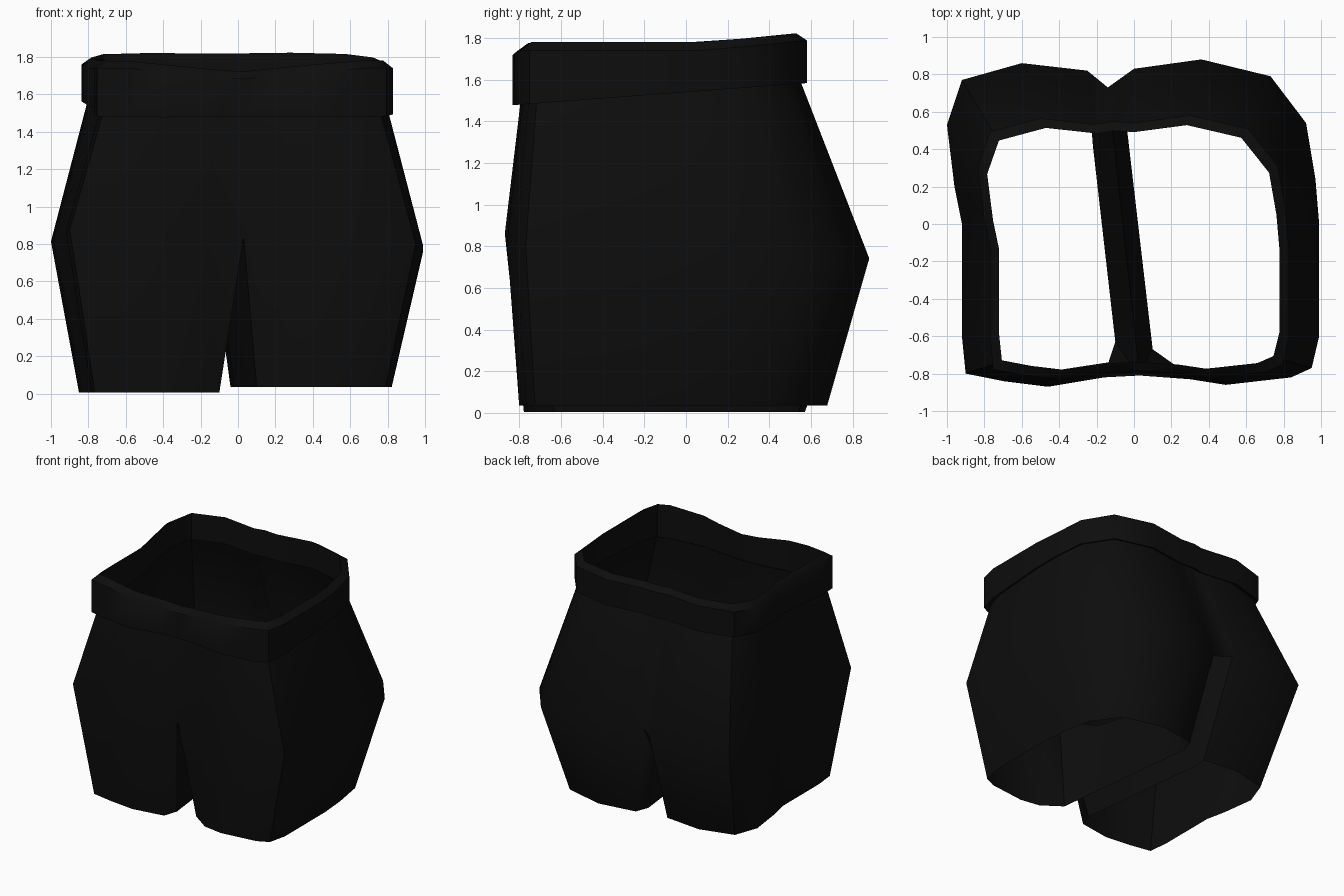
import bpy, bmesh, math
from mathutils import Vector

cube = bpy.data.objects.get("Cube")
if cube:
    bpy.data.objects.remove(cube, do_unlink=True)

black = bpy.data.materials.new("black_fabric")
black.use_nodes = True
COLOUR = (0.004, 0.004, 0.004, 1)
black.diffuse_color = COLOUR
black.node_tree.nodes["Principled BSDF"].inputs["Base Color"].default_value = COLOUR


def finish(name, bm, angle):
    """Turn a bmesh into a smooth shaded object."""
    bmesh.ops.recalc_face_normals(bm, faces=bm.faces)
    mesh = bpy.data.meshes.new(name)
    bm.to_mesh(mesh)
    bm.free()
    mesh.materials.append(black)
    obj = bpy.data.objects.new(name, mesh)
    bpy.context.collection.objects.link(obj)
    bpy.ops.object.select_all(action='DESELECT')
    obj.select_set(True)
    bpy.context.view_layer.objects.active = obj
    bpy.ops.object.shade_smooth_by_angle(angle=math.radians(angle))
    return obj


def add_ring(bm, points):
    return [bm.verts.new(p) for p in points]


def bridge(bm, low, high):
    """Join two closed rings of equal length with quads."""
    n = len(low)
    for i in range(n):
        j = (i + 1) % n
        bm.faces.new((low[i], low[j], high[j], high[i]))


# Hip outline at its widest: front seam, left side, back seam, right side
front_seam, back_seam = (0.03, -0.81), (-0.14, 0.73)
left_side = [(0.3, -0.83), (0.49, -0.86), (0.84, -0.82), (0.95, -0.77),
             (0.99, -0.6), (0.99, 0), (0.97, 0.24), (0.92, 0.54),
             (0.73, 0.79), (0.36, 0.88), (0, 0.83)]
right_side = [(-0.25, 0.82), (-0.6, 0.86), (-0.92, 0.77), (-1, 0.53),
              (-0.96, 0.2), (-0.92, 0), (-0.92, -0.6), (-0.9, -0.8),
              (-0.7, -0.84), (-0.46, -0.87), (-0.16, -0.82)]
outline = [front_seam] + left_side + [back_seam] + right_side


def hip_height(x, y):
    return 0.8 - 0.04 * x - 0.05 * y


def waist(grow=0.0):
    """Waist outline in plan, pushed outward by grow."""
    pts = []
    for x, y in outline:
        if (x, y) == back_seam:
            y = 0.84          # the seam groove fades out at the waist
        px, py = x * 0.795, y * 0.76 - 0.13
        pts.append((px * (1 + grow / 0.8), (py + 0.13) * (1 + grow / 0.66) - 0.13))
    return pts


def band_bottom(y):
    return 1.54 + 0.075 * y


def band_top(x, y):
    dip = 0.06 * max(0, 1 - abs(x) / 0.6) if y < -0.4 else 0
    return 1.77 + 0.1 * max(0, y - 0.1) - dip


# Shorts: hips and two open legs
bm = bmesh.new()
hip = add_ring(bm, [(x, y, hip_height(x, y)) for x, y in outline])
top = add_ring(bm, [(x, y, band_bottom(y) + 0.04) for x, y in waist()])
bridge(bm, hip, top)

# Crotch strip between the legs, front to back
steps = 4
crotch = []
for k in range(1, steps):
    t = k / steps
    p = Vector(front_seam).lerp(Vector(back_seam), t)
    crotch.append(bm.verts.new((p.x, p.y, 0.76 - 0.16 * math.sin(math.pi * t))))

half = len(outline) // 2


def leg(upper, inner_start, inner_end, sx, sy, dy, z):
    """Close one leg loop and drop it to its hem."""
    outer = upper[1:half]
    a, b = Vector(inner_start), Vector(inner_end)
    hem = [(a.x, a.y, z)]
    hem += [(v.co.x * sx, v.co.y * sy + dy, z) for v in outer]
    hem += [(p.x, p.y, z) for p in (b.lerp(a, k / steps) for k in range(steps))]
    bridge(bm, add_ring(bm, hem), upper)


leg(hip[:half + 1] + crotch[::-1], (0.1, -0.67), (-0.04, 0.53), 0.83, 0.85, -0.07, 0.035)
leg(hip[half:] + [hip[0]] + crotch, (-0.22, 0.42), (-0.1, -0.63), 0.85, 0.78, -0.1, 0.005)
finish("shorts_body", bm, 50)

# Waistband: thick folded band, closed in section
bm = bmesh.new()
inner, outer = waist(-0.01), waist(0.042)
rings = [
    add_ring(bm, [(x, y, band_bottom(y) + 0.03) for x, y in inner]),
    add_ring(bm, [(x, y, band_bottom(y)) for x, y in outer]),
    add_ring(bm, [(x, y, band_top(x, y) - 0.03) for x, y in outer]),
    add_ring(bm, [(x, y, band_top(x, y) + 0.01) for x, y in inner]),
]
for i in range(4):
    bridge(bm, rings[i], rings[(i + 1) % 4])
finish("waistband", bm, 50)
